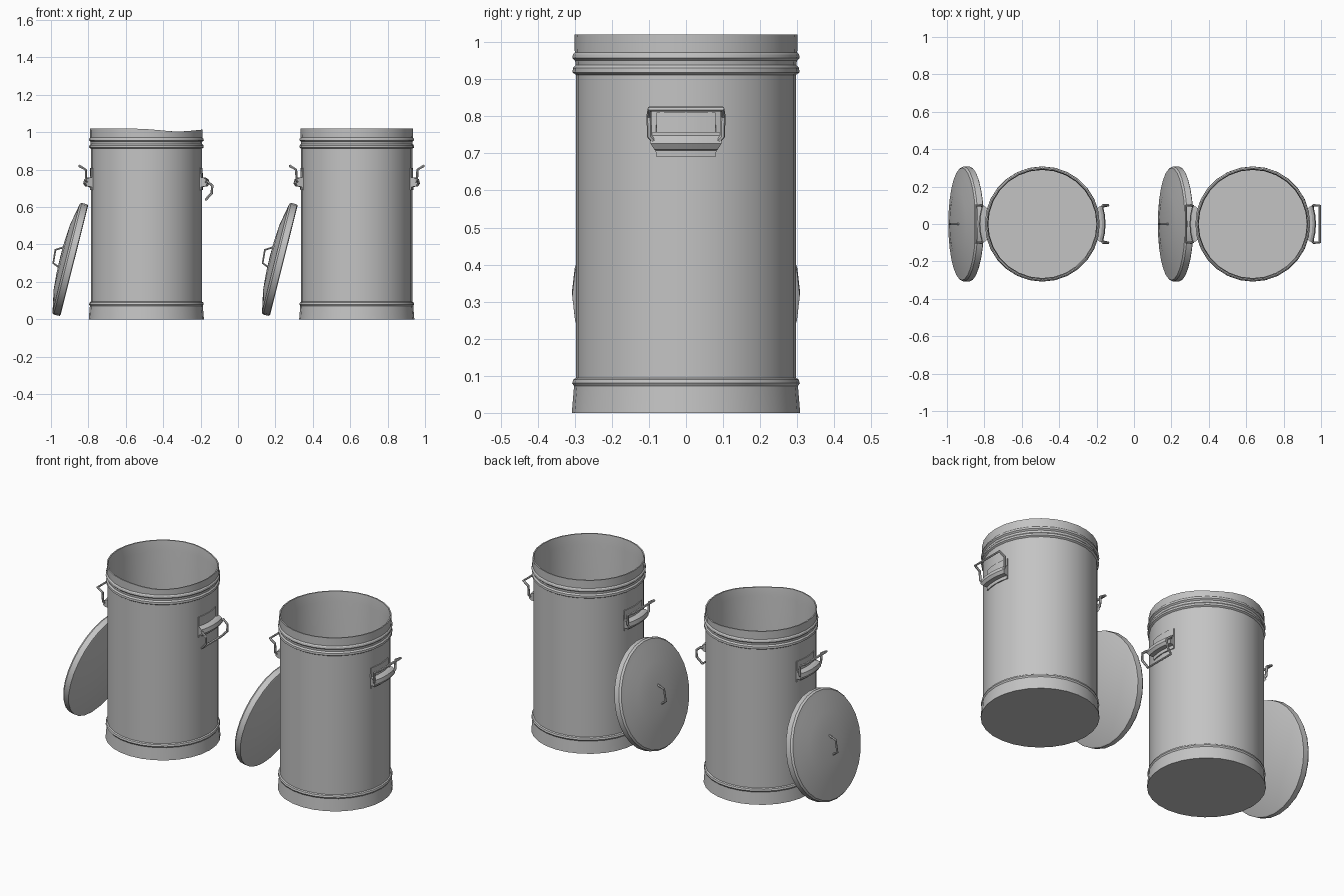
import bpy, bmesh, math
from mathutils import Vector

cube = bpy.data.objects.get("Cube")
if cube:
    bpy.data.objects.remove(cube, do_unlink=True)

# One galvanised metal colour for everything
metal = bpy.data.materials.new("galvanised_grey")
metal.use_nodes = True
grey = (0.55, 0.55, 0.55, 1.0)
metal.diffuse_color = grey
metal.node_tree.nodes["Principled BSDF"].inputs["Base Color"].default_value = grey

SIDES = 28
RADIUS = 0.297


def finish(obj, loc=(0, 0, 0), rot=(0, 0, 0)):
    """Place the part, give it the metal and smooth it."""
    obj.location, obj.rotation_euler = loc, rot
    obj.data.materials.clear()
    obj.data.materials.append(metal)
    bpy.ops.object.select_all(action="DESELECT")
    obj.select_set(True)
    bpy.context.view_layer.objects.active = obj
    bpy.ops.object.shade_smooth_by_angle(angle=math.radians(32))
    return obj


def mesh_object(name, bm):
    bmesh.ops.recalc_face_normals(bm, faces=bm.faces)
    mesh = bpy.data.meshes.new(name)
    bm.to_mesh(mesh)
    bm.free()
    obj = bpy.data.objects.new(name, mesh)
    bpy.context.collection.objects.link(obj)
    return obj


def lathe(name, profile, bend=None):
    """Revolve (radius, height) points that start and end on the axis."""
    bm = bmesh.new()
    pts = [bm.verts.new((r, 0, z)) for r, z in profile]
    edges = [bm.edges.new(pair) for pair in zip(pts, pts[1:])]
    bmesh.ops.spin(bm, geom=pts + edges, cent=(0, 0, 0), axis=(0, 0, 1),
                   angle=math.tau, steps=SIDES)
    bmesh.ops.remove_doubles(bm, verts=bm.verts, dist=0.0005)
    if bend:
        for v in bm.verts:
            bend(v.co)
    return mesh_object(name, bm)


def wire(name, points, thickness, loc, rot):
    """Bent round rod through the points."""
    curve = bpy.data.curves.new(name, "CURVE")
    curve.dimensions = "3D"
    curve.bevel_depth = thickness
    curve.bevel_resolution = 1
    curve.use_fill_caps = True
    spline = curve.splines.new("POLY")
    spline.points.add(len(points) - 1)
    for p, co in zip(spline.points, points):
        p.co = (*co, 1)
    obj = bpy.data.objects.new(name, curve)
    bpy.context.collection.objects.link(obj)
    bpy.ops.object.select_all(action="DESELECT")
    obj.select_set(True)
    bpy.context.view_layer.objects.active = obj
    bpy.ops.object.convert(target="MESH")
    return finish(bpy.context.view_layer.objects.active, loc, rot)


def bracket(name, loc, rot):
    """Curved wall plate with a rolled sleeve that holds the handle."""
    section = [(-0.008, 0.69, 0.08), (0.005, 0.69, 0.08), (0.006, 0.708, 0.082),
               (0.03, 0.71, 0.085), (0.041, 0.726, 0.096), (0.036, 0.748, 0.096),
               (0.022, 0.757, 0.094), (0.005, 0.757, 0.08), (0.004, 0.81, 0.08),
               (-0.008, 0.81, 0.08)]
    bm = bmesh.new()
    rows = []
    for t in (-1, -0.5, 0, 0.5, 1):
        row = []
        for out, z, half in section:
            y = t * half
            x = math.sqrt((RADIUS + out) ** 2 - y * y)
            row.append(bm.verts.new((x, y, z)))
        rows.append(row)
    n = len(section)
    for a, b in zip(rows, rows[1:]):
        for i in range(n):
            j = (i + 1) % n
            bm.faces.new((a[i], a[j], b[j], b[i]))
    bm.faces.new(rows[0])
    bm.faces.new(rows[-1])
    return finish(mesh_object(name, bm), loc, rot)


# Bin shell: flared foot, lower bead, straight wall, twin upper beads, inside
BIN = [(0, 0), (0.308, 0), (0.302, 0.072), (0.307, 0.08), (0.304, 0.09),
       (RADIUS, 0.094), (RADIUS, 0.912), (0.306, 0.918), (0.305, 0.93),
       (0.298, 0.938), (0.299, 0.95), (0.307, 0.957), (0.305, 0.967),
       (0.3, 0.972), (0.301, 1.02), (0.294, 1.02), (0.289, 0.96),
       (0.289, 0.012), (0, 0.012)]

# Lid: flat underside, upright rim, shallow dome
LID = [(0, 0), (0.3, 0), (0.307, 0.004), (0.308, 0.036), (0.3, 0.046),
       (0.27, 0.051), (0.18, 0.069), (0.09, 0.076), (0, 0.078)]


def rim_dent(co):
    """Knock one side of the rim down a little."""
    if co.z > 0.99:
        co.z -= 0.016 * math.exp(-((co.x - 0.17) / 0.13) ** 2)


def arms(side_points):
    """Mirror one arm so the two join across the grip."""
    left = [Vector(p) for p in side_points]
    return left + [Vector((p.x, -p.y, p.z)) for p in reversed(left)]


RAISED = arms([(0.318, 0.088, 0.735), (0.322, 0.098, 0.745),
               (0.324, 0.1, 0.8), (0.358, 0.098, 0.82)])
HANGING = arms([(0.318, 0.088, 0.735), (0.325, 0.1, 0.738), (0.352, 0.1, 0.715),
                (0.35, 0.1, 0.675), (0.318, 0.092, 0.64)])
LID_GRIP = [(-0.055, 0, 0.072), (-0.042, 0, 0.106), (0.03, 0, 0.112),
            (0.055, 0, 0.072)]

LEAN = (0, math.radians(-75.9), 0)

for label, x, lid_x, dent, outer_handle in (
        ("first", -0.49, -0.875, rim_dent, HANGING),
        ("second", 0.635, 0.245, None, RAISED)):
    finish(lathe(label + "_bin_body", BIN, dent), (x, 0, 0))

    # Carrying handles on both sides
    for side, turn, path in (("left", 0, outer_handle), ("right", math.pi, RAISED)):
        place = ((x, 0, 0), (0, 0, turn))
        bracket(f"{label}_{side}_handle_bracket", *place)
        wire(f"{label}_{side}_handle", path, 0.007, *place)

    # Lid leaning against the bin
    lid_place = ((lid_x, 0, 0.315), LEAN)
    finish(lathe(label + "_lid", LID), *lid_place)
    wire(label + "_lid_grip", LID_GRIP, 0.006, *lid_place)
